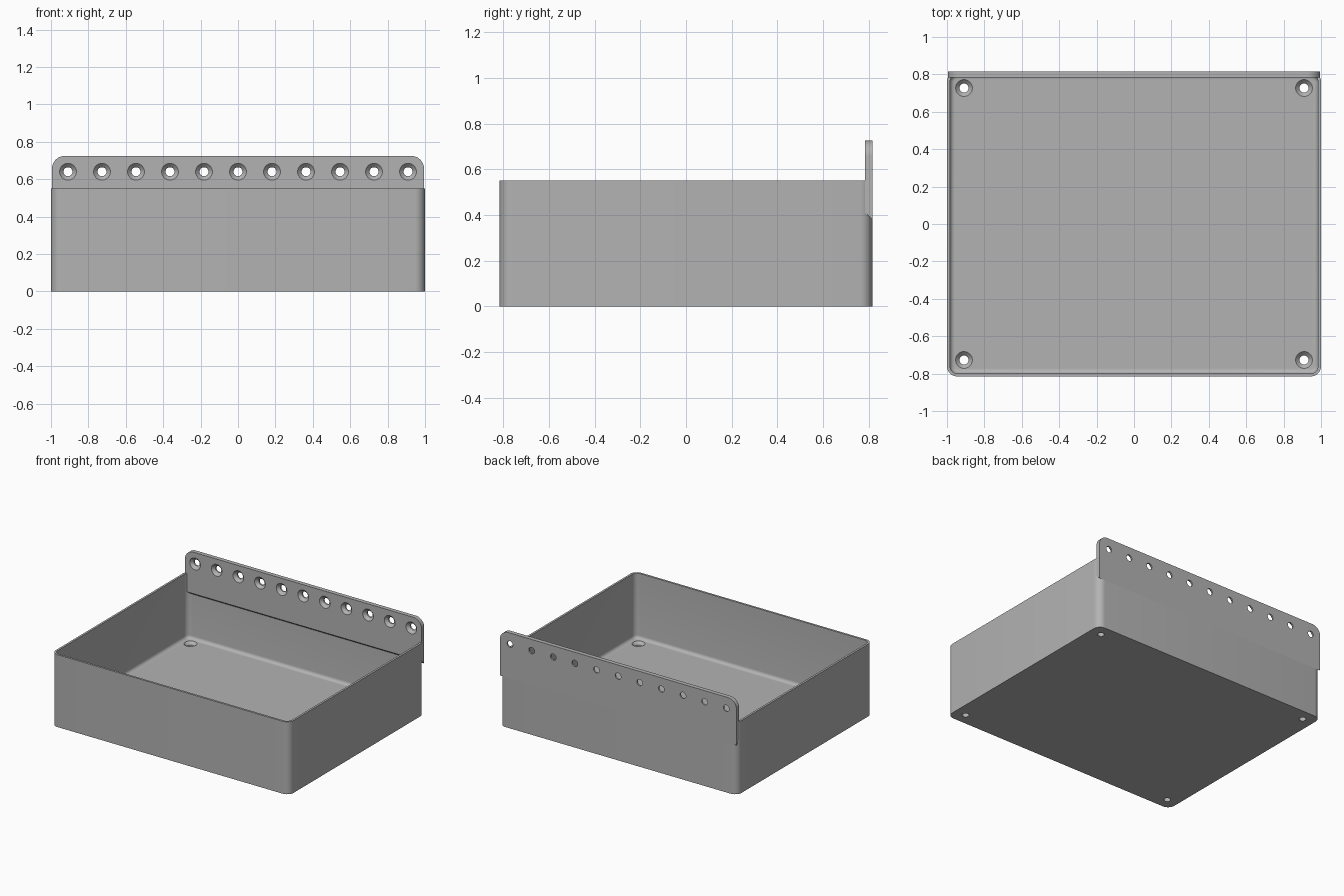
import bpy, bmesh
from math import sin, cos, pi, radians
from mathutils import Matrix, Vector

cube = bpy.data.objects.get("Cube")
if cube:
    bpy.data.objects.remove(cube, do_unlink=True)

HALF_X, HALF_Y, HEIGHT = 1.0, 0.815, 0.55
WALL, FLOOR, CORNER, FILLET = 0.016, 0.055, 0.055, 0.025
PLATE_FRONT, PLATE_TOP = 0.783, 0.725
HOLE_X, HOLE_Y, HOLE_Z = 0.909, 0.727, 0.64

grey = bpy.data.materials.new("plain grey")
grey.use_nodes = True
grey.diffuse_color = (0.45, 0.45, 0.45, 1)
grey.node_tree.nodes["Principled BSDF"].inputs["Base Color"].default_value = grey.diffuse_color


def finish(bm, name):
    bmesh.ops.recalc_face_normals(bm, faces=bm.faces)
    mesh = bpy.data.meshes.new(name)
    bm.to_mesh(mesh)
    bm.free()
    mesh.materials.append(grey)
    obj = bpy.data.objects.new(name, mesh)
    bpy.context.collection.objects.link(obj)
    return obj


def rounded_ring(bm, inset, z, steps=8):
    """Rounded rectangle of vertices, stepped inward from the outer wall."""
    r = max(CORNER - inset, 0.012)
    ring = []
    for k, (sx, sy) in enumerate([(1, 1), (-1, 1), (-1, -1), (1, -1)]):
        cx, cy = sx * (HALF_X - inset - r), sy * (HALF_Y - inset - r)
        for i in range(steps + 1):
            a = (k + i / steps) * pi / 2
            ring.append(bm.verts.new((cx + r * cos(a), cy + r * sin(a), z)))
    return ring


def drill(obj, places, turn):
    """Cut countersunk holes whose wide end faces local +z."""
    bm = bmesh.new()
    profile = [(0.024, -0.1), (0.024, -0.021), (0.045, 0), (0.045, 0.02)]
    n = 32
    for place in places:
        matrix = Matrix.Translation(place) @ turn
        rings = [[bm.verts.new(matrix @ Vector((r * cos(2 * pi * i / n), r * sin(2 * pi * i / n), z)))
                  for i in range(n)] for r, z in profile]
        for a, b in zip(rings, rings[1:]):
            for i in range(n):
                j = (i + 1) % n
                bm.faces.new((a[i], a[j], b[j], b[i]))
        bm.faces.new(rings[0])
        bm.faces.new(rings[-1])
    cutter = finish(bm, "hole_cutter")
    cutter.hide_render = True
    mod = obj.modifiers.new("holes", "BOOLEAN")
    mod.operation, mod.solver, mod.object = "DIFFERENCE", "EXACT", cutter
    bpy.context.view_layer.objects.active = obj
    bpy.ops.object.modifier_apply(modifier=mod.name)
    bpy.data.objects.remove(cutter, do_unlink=True)


def smooth(obj):
    bpy.ops.object.select_all(action="DESELECT")
    obj.select_set(True)
    bpy.context.view_layer.objects.active = obj
    bpy.ops.object.shade_smooth_by_angle(angle=radians(30))


# Open tray: outer wall, rim, inner wall and filleted floor
bm = bmesh.new()
levels = [(0, 0), (0, HEIGHT), (WALL, HEIGHT)]
for i in range(7):
    a = i / 6 * pi / 2
    levels.append((WALL + FILLET * (1 - cos(a)), FLOOR + FILLET * (1 - sin(a))))
rings = [rounded_ring(bm, inset, z) for inset, z in levels]
for a, b in zip(rings, rings[1:]):
    for i in range(len(a)):
        j = (i + 1) % len(a)
        bm.faces.new((a[i], a[j], b[j], b[i]))
bm.faces.new(rings[0])
bm.faces.new(rings[-1])
tray = finish(bm, "tray")
drill(tray, [(x, y, FLOOR) for x in (-HOLE_X, HOLE_X) for y in (-HOLE_Y, HOLE_Y)], Matrix())
smooth(tray)

# Mounting plate: rounded top corners, underside sloping down to the back
bm = bmesh.new()
half, radius, steps = 0.995, 0.07, 10
outline = [(-half, None), (half, None)]
for k, side in enumerate((1, -1)):
    for i in range(steps + 1):
        a = (k + i / steps) * pi / 2
        outline.append((side * (half - radius) + radius * cos(a), PLATE_TOP - radius + radius * sin(a)))
front, back = [[bm.verts.new((x, y, low if z is None else z)) for x, z in outline]
               for y, low in ((PLATE_FRONT, 0.41), (HALF_Y + 0.0005, 0.38))]
bm.faces.new(front)
bm.faces.new(back)
for i in range(len(front)):
    j = (i + 1) % len(front)
    bm.faces.new((front[i], front[j], back[j], back[i]))
plate = finish(bm, "mounting_plate")
drill(plate, [(HOLE_X * i / 5, PLATE_FRONT, HOLE_Z) for i in range(-5, 6)], Matrix.Rotation(pi / 2, 4, "X"))
smooth(plate)
